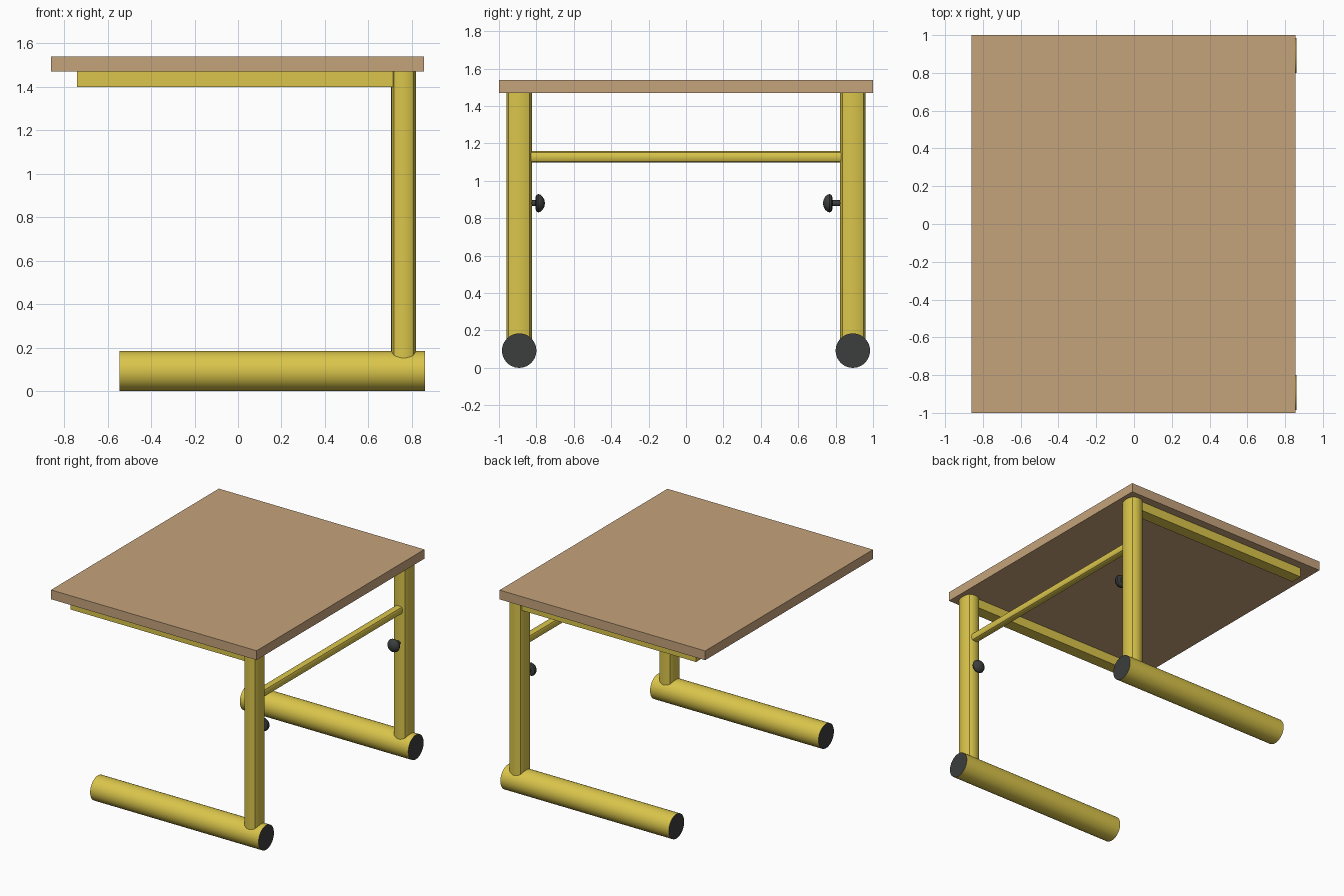
import bpy, bmesh
from math import radians, pi, cos, sin
from mathutils import Matrix, Vector

if "Cube" in bpy.data.objects:
    bpy.data.objects.remove(bpy.data.objects["Cube"])


def material(name, rgb):
    m = bpy.data.materials.new(name)
    m.diffuse_color = (*rgb, 1)
    m.use_nodes = True
    m.node_tree.nodes["Principled BSDF"].inputs["Base Color"].default_value = m.diffuse_color
    return m


WOOD = material("wood", (0.56, 0.37, 0.20))
YELLOW = material("yellow_paint", (0.70, 0.56, 0.07))
DARK = material("dark_plastic", (0.045, 0.047, 0.047))


def finish(name, bm, mats, smooth=True):
    bmesh.ops.recalc_face_normals(bm, faces=bm.faces)
    me = bpy.data.meshes.new(name)
    bm.to_mesh(me)
    bm.free()
    for m in mats:
        me.materials.append(m)
    if smooth:
        me.shade_smooth()
        me.set_sharp_from_angle(angle=radians(30))
    ob = bpy.data.objects.new(name, me)
    bpy.context.collection.objects.link(ob)
    return ob


def box(name, lo, hi, mat):
    lo, hi = Vector(lo), Vector(hi)
    bm = bmesh.new()
    bmesh.ops.create_cube(bm, size=1, matrix=Matrix.Translation((lo + hi) / 2)
                          @ Matrix.Diagonal((*(hi - lo), 1)))
    return finish(name, bm, [mat], False)


def prism(name, profile, start, end, mats):
    """Extrude a closed 2D profile from start to end; caps use the last material."""
    start, end = Vector(start), Vector(end)
    axis = end - start
    # profile axes: (x, y) for uprights, (y, z) along x, (x, z) along y
    if abs(axis.z) > 0:
        u, v = Vector((1, 0, 0)), Vector((0, 1, 0))
    elif abs(axis.x) > 0:
        u, v = Vector((0, 1, 0)), Vector((0, 0, 1))
    else:
        u, v = Vector((1, 0, 0)), Vector((0, 0, 1))
    bm = bmesh.new()
    rings = [[bm.verts.new(p + u * a + v * b) for a, b in profile] for p in (start, end)]
    n = len(profile)
    for i in range(n):
        j = (i + 1) % n
        bm.faces.new((rings[0][i], rings[0][j], rings[1][j], rings[1][i]))
    for r in rings:
        bm.faces.new(r).material_index = len(mats) - 1
    return finish(name, bm, mats)


def circle(r, n=48):
    return [(r * cos(2 * pi * i / n), r * sin(2 * pi * i / n)) for i in range(n)]


def bulged_square(hx, hy, bulge, n=8):
    """Rectangle whose four sides bow outwards and meet at crisp corners."""
    cx, cy = hx - bulge, hy - bulge
    corners = [(cx, -cy), (cx, cy), (-cx, cy), (-cx, -cy)]
    pts = []
    for k, (nx, ny) in enumerate([(1, 0), (0, 1), (-1, 0), (0, -1)]):
        (ax, ay), (bx, by) = corners[k], corners[(k + 1) % 4]
        for i in range(n):
            t = i / n
            h = bulge * 4 * t * (1 - t)
            pts.append((ax + (bx - ax) * t + nx * h, ay + (by - ay) * t + ny * h))
    return pts


def knob(name, x, y, z, side):
    """Lathe a stem and domed head along y, pointing to the table's middle."""
    profile = [(0, 0.03), (0.016, 0.03), (0.016, -0.045), (0.030, -0.045), (0.044, -0.050),
               (0.049, -0.060), (0.046, -0.071), (0.036, -0.083), (0.020, -0.092), (0, -0.096)]
    bm = bmesh.new()
    vs = [bm.verts.new((x + r, y + side * d, z)) for r, d in profile]
    es = [bm.edges.new(p) for p in zip(vs, vs[1:])]
    bmesh.ops.spin(bm, geom=vs + es, cent=(x, y, z), axis=(0, 1, 0),
                   angle=2 * pi, steps=32)
    bmesh.ops.remove_doubles(bm, verts=bm.verts, dist=1e-4)
    finish(name, bm, [DARK])


# Table top
box("table_top", (-0.86, -1, 1.47), (0.855, 1, 1.54), WOOD)

COL_X, COL_Y = 0.7625, 0.892
for label, s in (("front", -1), ("back", 1)):
    y = s * COL_Y
    # Floor tube with dark end caps
    prism(label + "_foot", circle(0.092), (-0.545, y, 0.092), (0.86, y, 0.092), [YELLOW, DARK])
    # Upright column, sunk into the foot
    prism(label + "_column", bulged_square(0.0575, 0.069, 0.013),
          (COL_X, y, 0.1), (COL_X, y, 1.47), [YELLOW])
    # Rail carrying the top
    box(label + "_rail", (-0.74, y - 0.045, 1.40), (COL_X - 0.045, y + 0.045, 1.47), YELLOW)
    # Height-adjusting knob
    knob(label + "_knob", COL_X, -0.85 if s < 0 else 0.828, 0.88, s)

# Cross bar between the columns
prism("cross_bar", bulged_square(0.03, 0.03, 0.006),
      (COL_X, -0.84, 1.128), (COL_X, 0.84, 1.128), [YELLOW])
